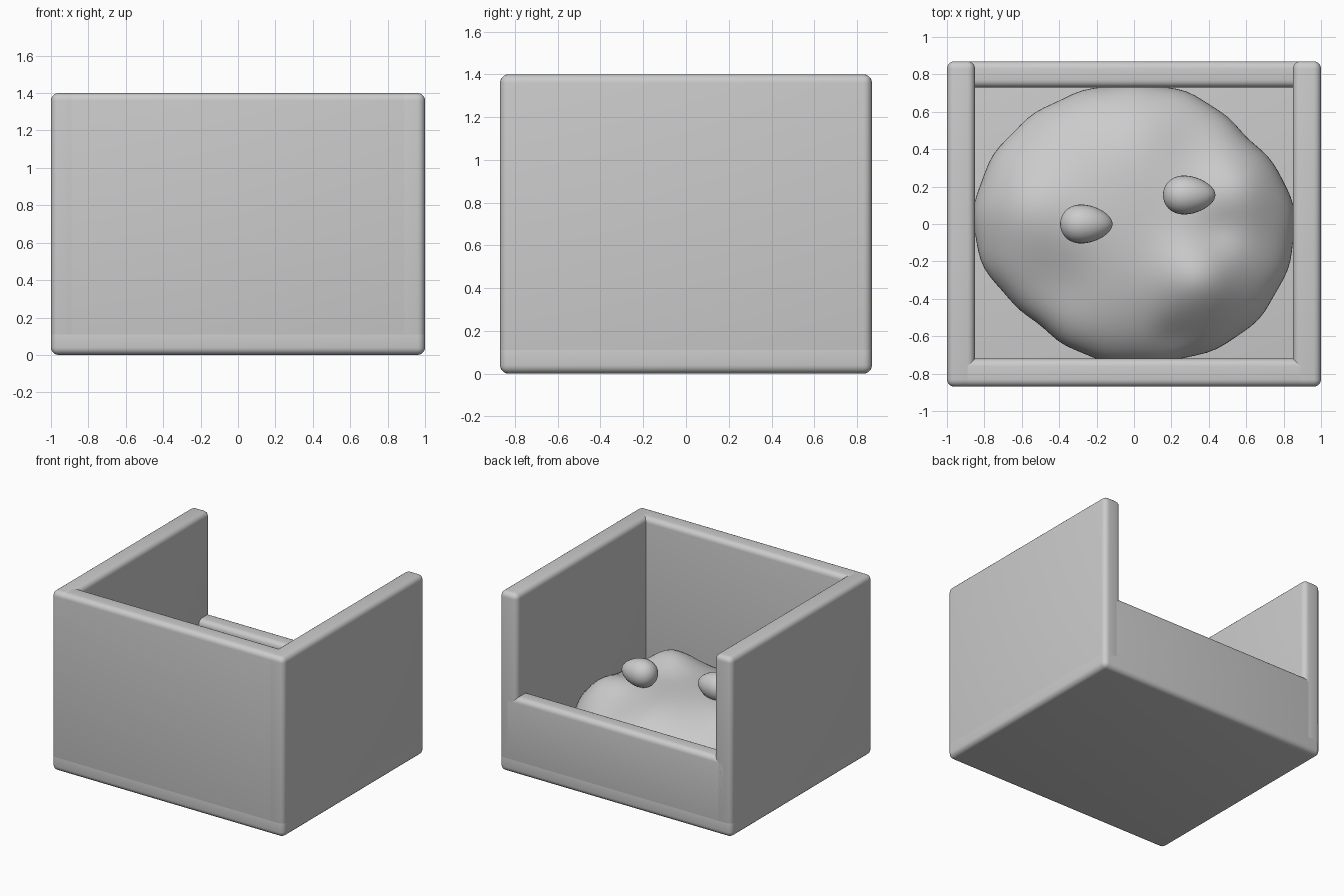
import bpy, bmesh, math
from mathutils import Vector

if "Cube" in bpy.data.objects:
    bpy.data.objects.remove(bpy.data.objects["Cube"])


def slab(name, lo, hi, r=0.04):
    """Box between two corners with rounded edges."""
    bm = bmesh.new()
    bmesh.ops.create_cube(bm, size=1)
    for v in bm.verts:
        v.co = Vector([(a + b) / 2 + c * (b - a) for a, b, c in zip(lo, hi, v.co)])
    bmesh.ops.bevel(bm, geom=bm.edges[:], offset=r, segments=5, profile=0.5, affect='EDGES')
    return finish(name, bm)


def finish(name, bm):
    for f in bm.faces:
        f.smooth = True
    me = bpy.data.meshes.new(name)
    bm.to_mesh(me)
    bm.free()
    ob = bpy.data.objects.new(name, me)
    bpy.context.collection.objects.link(ob)
    return ob


# box: floor, two sides, tall wall and low lip
slab("floor", (-1, -0.87, 0), (1, 0.87, 0.15))
for side, s in (("left", -1), ("right", 1)):
    a, b = sorted((s * 0.85, s * 1.0))
    slab(side + "_wall", (a, -0.87, 0.07), (b, 0.87, 1.4))
slab("tall_wall", (-0.98, -0.87, 0.07), (0.98, -0.72, 1.4))
slab("low_lip", (-0.97, 0.73, 0.07), (0.97, 0.87, 0.6))

# lumpy straw mound: (x, y, spread, height) bumps on a flattened ball
bumps = [(-0.6, 0.1, 0.24, 0.07), (0.36, -0.32, 0.22, 0.14), (0.6, 0.2, 0.2, 0.09),
         (0.0, 0.5, 0.3, 0.04), (-0.4, -0.35, 0.22, -0.05), (0.22, -0.62, 0.1, -0.04),
         (0.45, -0.04, 0.12, -0.03), (0.3, 0.45, 0.2, -0.03)]
# outline changes: (angle in degrees, spread, amount)
dents = [(222, 24, -0.07), (38, 20, -0.06), (314, 22, 0.03)]
bm = bmesh.new()
bmesh.ops.create_uvsphere(bm, u_segments=96, v_segments=48, radius=1)
for v in bm.verts:
    n = v.co.copy()
    x, y = n.x * 0.86, n.y * 0.75
    ang = math.degrees(math.atan2(y, x)) % 360
    k = 1 + sum(h * math.exp(-((ang - a) / w) ** 2) for a, w, h in dents) * (n.x ** 2 + n.y ** 2)
    k += 0.005 * math.sin(math.radians(ang * 17)) * (n.x ** 2 + n.y ** 2) ** 4
    lift = sum(h * math.exp(-((x - px) ** 2 + (y - py) ** 2) / w ** 2) for px, py, w, h in bumps)
    z = 0.24 + 0.36 * n.z + lift * max(n.z, 0) ** 0.5
    v.co = (x * k, y * k, max(z, 0.1))
finish("straw_mound", bm)

# two eggs, narrow end toward +x
for i, (x, y, z) in enumerate([(-0.255, 0.0, 0.66), (0.295, 0.155, 0.68)]):
    bm = bmesh.new()
    bmesh.ops.create_uvsphere(bm, u_segments=32, v_segments=20, radius=1)
    for v in bm.verts:
        t = v.co.z
        w = 0.102 * (1 - 0.2 * t)
        v.co = (x + 0.14 * t, y + v.co.y * w, z - v.co.x * w)
    bmesh.ops.recalc_face_normals(bm, faces=bm.faces[:])
    finish(f"egg_{i + 1}", bm)
